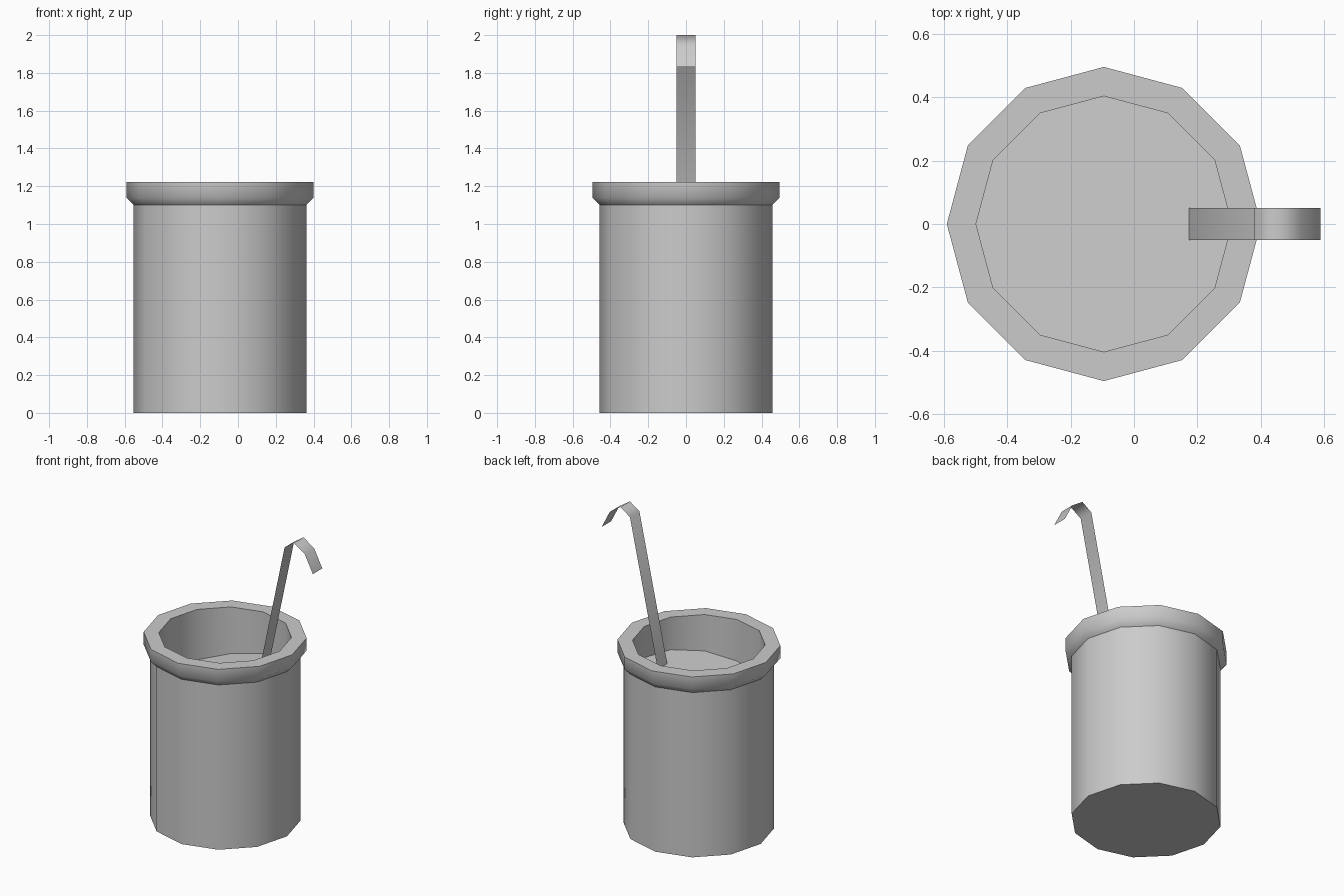
import bpy, bmesh
from math import cos, sin, radians

cube = bpy.data.objects.get("Cube")
if cube:
    bpy.data.objects.remove(cube)

CX = -0.095      # axis of the pot
SIDES = 12

grey = bpy.data.materials.new("plain grey")
grey.use_nodes = True
colour = (0.6, 0.6, 0.6, 1)
grey.diffuse_color = colour
grey.node_tree.nodes["Principled BSDF"].inputs["Base Color"].default_value = colour


def finish(name, bm, angle, outward=True):
    if outward:
        bmesh.ops.recalc_face_normals(bm, faces=bm.faces)
    mesh = bpy.data.meshes.new(name)
    bm.to_mesh(mesh)
    bm.free()
    mesh.materials.append(grey)
    obj = bpy.data.objects.new(name, mesh)
    bpy.context.collection.objects.link(obj)
    bpy.ops.object.select_all(action='DESELECT')
    obj.select_set(True)
    bpy.context.view_layer.objects.active = obj
    bpy.ops.object.shade_smooth_by_angle(angle=radians(angle))
    return obj


def ring(bm, r, height):
    """Ring of vertices; height is a number or a function of x."""
    verts = []
    for i in range(SIDES):
        a = radians(360 / SIDES * i)
        x, y = CX + r * cos(a), r * sin(a)
        z = height(x) if callable(height) else height
        verts.append(bm.verts.new((x, y, z)))
    return verts


def bridge(bm, low, high):
    for i in range(SIDES):
        j = (i + 1) % SIDES
        bm.faces.new((low[i], low[j], high[j], high[i]))


def contents_level(x):
    return 0.961 + 0.17 * x


# Body: straight wall with a closed bottom
bm = bmesh.new()
base, top = ring(bm, 0.457, 0), ring(bm, 0.457, 1.1)
bridge(bm, base, top)
bm.faces.new(base[::-1])
finish("body", bm, 40, outward=False)

# Rim: chamfered lip, flat top and inner wall down to the contents
bm = bmesh.new()
rings = [ring(bm, r, z) for r, z in (
    (0.457, 1.1), (0.495, 1.138), (0.495, 1.222),
    (0.403, 1.222), (0.403, contents_level))]
for low, high in zip(rings, rings[1:]):
    bridge(bm, low, high)
finish("rim", bm, 55, outward=False)

# Contents: slightly tilted surface inside the pot
bm = bmesh.new()
bm.faces.new(ring(bm, 0.403, contents_level))
finish("contents", bm, 30, outward=False)

# Ladle handle: thin strip with a hooked end
bm = bmesh.new()
path = [(0.165, 0.95), (0.379, 1.952), (0.449, 2.0), (0.528, 1.947), (0.588, 1.83)]
pairs = [[bm.verts.new((x, y, z)) for y in (-0.05, 0.05)] for x, z in path]
for (a, b), (c, d) in zip(pairs, pairs[1:]):
    bm.faces.new((a, c, d, b))
finish("ladle_handle", bm, 80, outward=False)
